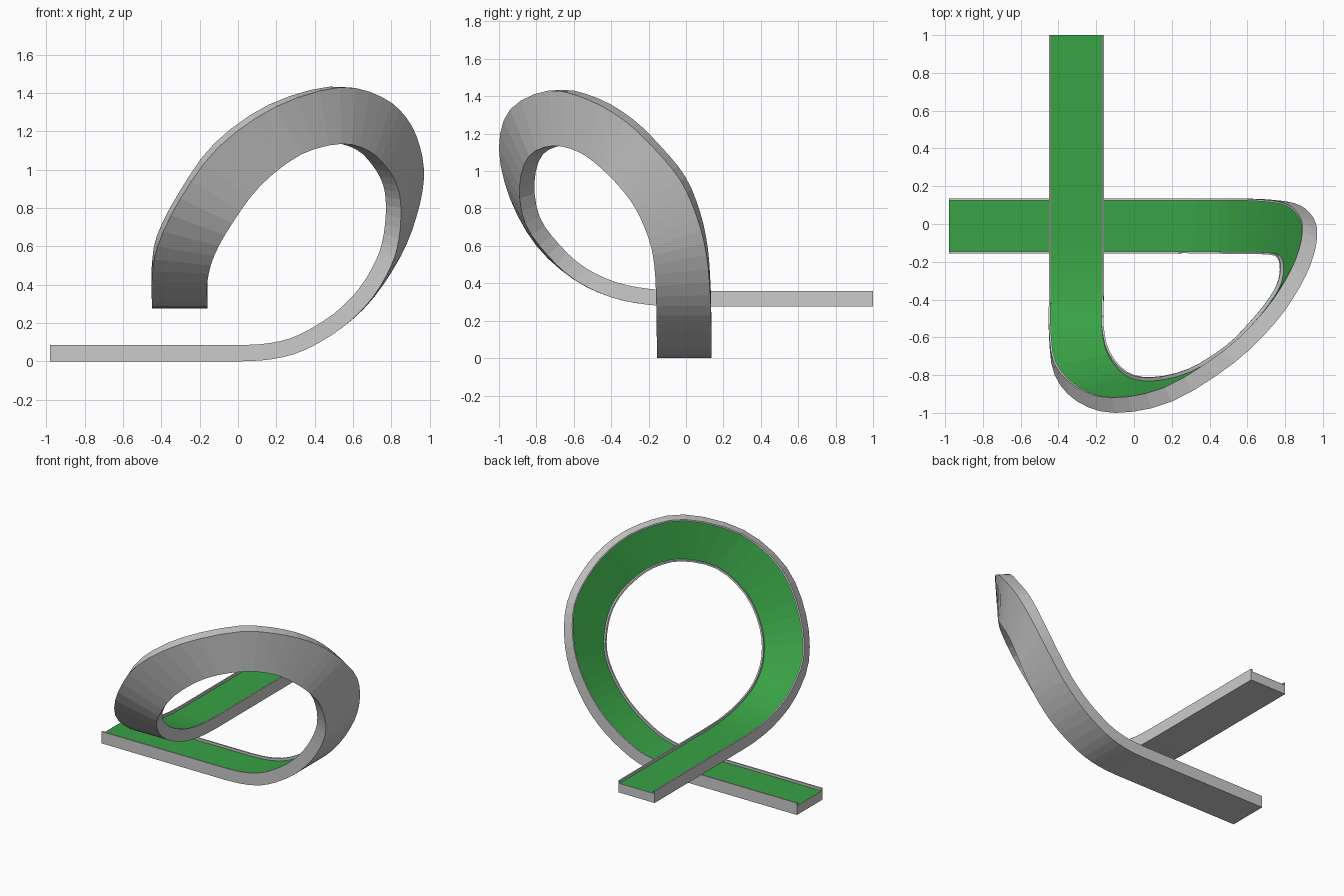
import bpy, bmesh
from mathutils import Vector

if "Cube" in bpy.data.objects:
    bpy.data.objects.remove(bpy.data.objects["Cube"])

# Paired underside edges of the track: outer edge xyz, inner edge xyz
stations = [
    (0, .135, 0, 0, -.155, 0),
    (.18, .135, .012, .18, -.155, .012),
    (.35, .135, .06, .35, -.155, .06),
    (.55, .135, .18, .55, -.158, .18),
    (.71, .13, .335, .70, -.16, .33),
    (.85, .11, .55, .80, -.17, .50),
    (.93, .06, .75, .84, -.20, .64),
    (.97, -.03, .95, .85, -.27, .80),
    (.95, -.17, 1.12, .83, -.36, .92),
    (.88, -.33, 1.27, .77, -.46, 1.02),
    (.75, -.52, 1.38, .68, -.57, 1.10),
    (.53, -.735, 1.43, .54, -.71, 1.135),
    (.20, -.94, 1.33, .33, -.84, 1.08),
    (-.10, -1.0, 1.12, .12, -.89, .92),
    (-.30, -.94, .85, -.03, -.86, .72),
    (-.42, -.80, .60, -.125, -.74, .55),
    (-.45, -.60, .42, -.16, -.59, .415),
    (-.45, -.40, .325, -.16, -.40, .325),
    (-.45, -.20, .285, -.16, -.20, .285),
    (-.45, 0, .275, -.16, 0, .275),
]
SUB = 3


def smooth_path(pts, lead_in, lead_out):
    """Catmull-Rom through pts, with straight lead-in and lead-out ends."""
    p = [2 * pts[0] - pts[1]] + pts + [2 * pts[-1] - pts[-2]]
    p[0].z, p[-1].z = pts[0].z, pts[-1].z
    out = [lead_in]
    for i in range(1, len(p) - 2):
        a, b, c, d = p[i - 1:i + 3]
        for k in range(SUB):
            t = k / SUB
            out.append(.5 * (2 * b + (c - a) * t + (2 * a - 5 * b + 4 * c - d) * t * t
                             + (3 * b - a - 3 * c + d) * t ** 3))
    return out + [pts[-1], lead_out]


outer = smooth_path([Vector(s[:3]) for s in stations],
                    Vector((-.98, .135, 0)), Vector((-.45, 1, .275)))
inner = smooth_path([Vector(s[3:]) for s in stations],
                    Vector((-.98, -.155, 0)), Vector((-.16, 1, .275)))


def sweep(name, profile, closed):
    """Sweep a (fraction across, height) profile along the paired edges."""
    bm = bmesh.new()
    rings = []
    n = len(outer)
    mid = [(a + b) / 2 for a, b in zip(outer, inner)]
    for i in range(n):
        across = inner[i] - outer[i]
        if i < 2:
            heading = mid[1] - mid[0]
        elif i > n - 3:
            heading = mid[-1] - mid[-2]
        else:
            heading = mid[i + 1] - mid[i - 1]
        up = across.cross(heading).normalized()
        rings.append([bm.verts.new(outer[i] + across * u + up * v) for u, v in profile])
    m = len(profile)
    for a, b in zip(rings, rings[1:]):
        for j in range(m if closed else m - 1):
            k = (j + 1) % m
            bm.faces.new((a[j], a[k], b[k], b[j]))
    if closed:
        bm.faces.new(rings[0])
        bm.faces.new(rings[-1])
        bmesh.ops.recalc_face_normals(bm, faces=bm.faces)
    else:
        for f in bm.faces:
            f.normal_flip()
    me = bpy.data.meshes.new(name)
    bm.to_mesh(me)
    bm.free()
    ob = bpy.data.objects.new(name, me)
    bpy.context.collection.objects.link(ob)
    return ob


# Grey channel with two thin raised rims
H, FLOOR, RIM = .085, .066, .035
sweep("track_channel", [(0, 0), (0, H), (RIM, H), (RIM, FLOOR),
                        (1 - RIM, FLOOR), (1 - RIM, H), (1, H), (1, 0)], True)

# Green running surface
green = bpy.data.materials.new("green_surface")
green.diffuse_color = (.04, .36, .06, 1)
green.use_nodes = True
green.node_tree.nodes["Principled BSDF"].inputs["Base Color"].default_value = green.diffuse_color
surface = sweep("track_surface", [(RIM, FLOOR + .001), (1 - RIM, FLOOR + .001)], False)
surface.data.materials.append(green)
